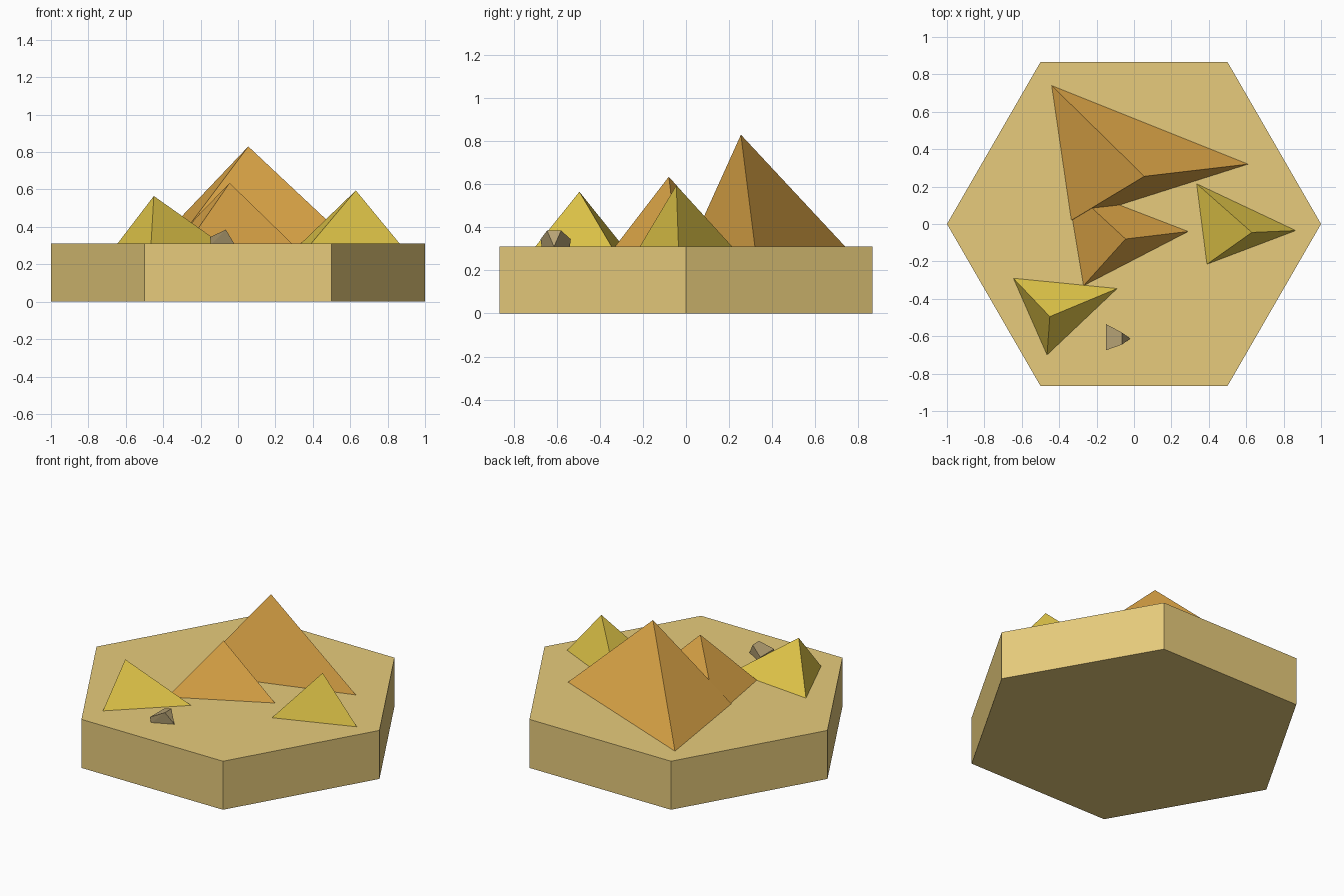
import bpy, bmesh
from math import cos, sin, pi

if "Cube" in bpy.data.objects:
    bpy.data.objects.remove(bpy.data.objects["Cube"])

TOP = 0.31  # height of the tile surface


def material(name, rgb):
    m = bpy.data.materials.new(name)
    m.diffuse_color = (*rgb, 1)
    m.use_nodes = True
    m.node_tree.nodes["Principled BSDF"].inputs["Base Color"].default_value = m.diffuse_color
    return m


def hull(name, points, mat):
    """Closed flat-faced solid around a few points."""
    bm = bmesh.new()
    for p in points:
        bm.verts.new(p)
    res = bmesh.ops.convex_hull(bm, input=bm.verts)
    loose = [v for v in bm.verts if not v.link_faces]
    bmesh.ops.delete(bm, geom=loose, context='VERTS')
    bmesh.ops.dissolve_limit(bm, angle_limit=0.01, verts=bm.verts, edges=bm.edges)
    bmesh.ops.recalc_face_normals(bm, faces=bm.faces)
    me = bpy.data.meshes.new(name)
    bm.to_mesh(me)
    bm.free()
    me.materials.append(mat)
    ob = bpy.data.objects.new(name, me)
    bpy.context.collection.objects.link(ob)
    return ob


def dune(name, base, apex, mat):
    """Three-sided pyramid standing on the tile."""
    return hull(name, [(x, y, TOP) for x, y in base] + [apex], mat)


sand = material("sand", (0.80, 0.60, 0.20))
orange = material("orange_sand", (0.80, 0.42, 0.07))
yellow = material("yellow_sand", (0.80, 0.60, 0.07))
stone = material("stone", (0.48, 0.37, 0.18))

# hexagonal ground tile
hull("hex_tile", [(cos(i * pi / 3), sin(i * pi / 3), z)
                  for z in (0, TOP) for i in range(6)], sand)

# two overlapping orange dunes
dune("large_dune", [(-0.44, 0.74), (0.61, 0.32), (-0.335, 0.02)], (0.055, 0.255, 0.83), orange)
dune("medium_dune", [(-0.27, -0.33), (0.29, -0.04), (-0.36, 0.21)], (-0.045, -0.08, 0.635), orange)

# two yellow dunes
dune("right_dune", [(0.335, 0.215), (0.865, -0.035), (0.39, -0.215)], (0.63, -0.045, 0.595), yellow)
dune("left_dune", [(-0.645, -0.29), (-0.09, -0.345), (-0.465, -0.70)], (-0.45, -0.495, 0.565), yellow)

# small faceted rock
hull("rock", [(-0.15, -0.535, 0.345), (-0.15, -0.675, 0.345),
              (-0.065, -0.645, 0.385), (-0.065, -0.58, 0.385),
              (-0.02, -0.613, 0.31),
              (-0.145, -0.54, 0.305), (-0.145, -0.67, 0.305)], stone)
